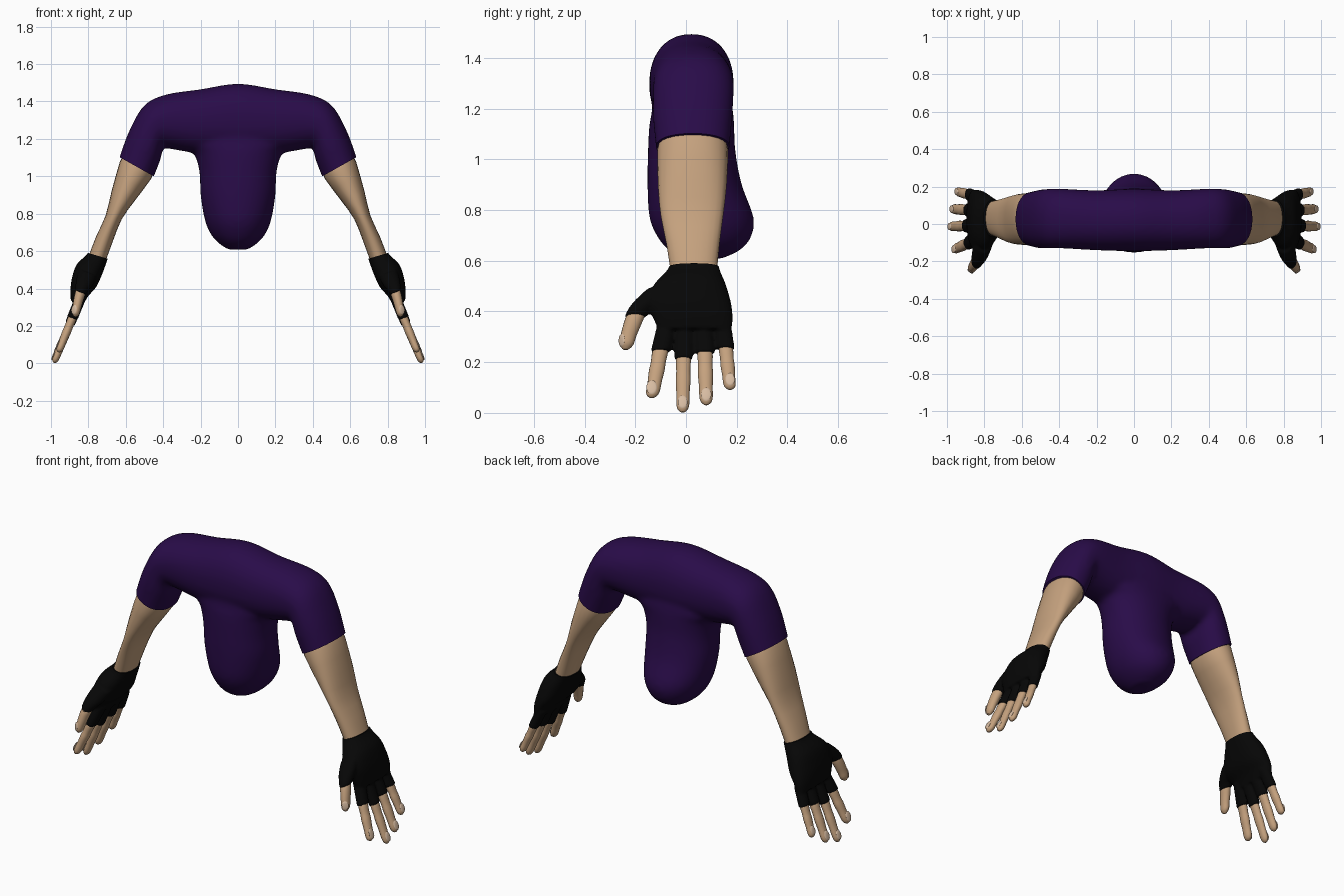
import bpy, bmesh, math
from mathutils import Vector, Matrix

cube = bpy.data.objects.get("Cube")
if cube:
    bpy.data.objects.remove(cube, do_unlink=True)


def material(name, rgb, rough=0.8):
    m = bpy.data.materials.new(name)
    m.use_nodes = True
    m.diffuse_color = (*rgb, 1)
    bsdf = m.node_tree.nodes["Principled BSDF"]
    bsdf.inputs["Base Color"].default_value = (*rgb, 1)
    bsdf.inputs["Roughness"].default_value = rough
    return m


PURPLE = material("purple cloth", (0.022, 0.0035, 0.066))
SKIN = material("skin", (0.56, 0.36, 0.21))
BLACK = material("black glove", (0.002, 0.002, 0.002))
NAIL = material("fingernail", (0.68, 0.50, 0.36))


def spline(rows, steps):
    """Catmull-Rom interpolation through section rows."""
    rows = [Vector(r) for r in rows]
    out = []
    for i in range(len(rows) - 1):
        a, b = rows[max(i - 1, 0)], rows[i]
        c, d = rows[i + 1], rows[min(i + 2, len(rows) - 1)]
        for k in range(steps):
            t = k / steps
            out.append(b + (c - a) * t / 2 + (a * 2 - b * 5 + c * 4 - d) * t * t / 2
                       + (b * 3 - a - c * 3 + d) * t ** 3 / 2)
    return out + [rows[-1]]


def loft(bm, rows, steps=4, power=2.0, sides=24):
    """Skin through sections given as inner x, z, outer x, z, front y, back y."""
    rings = []
    for xi, zi, xo, zo, y0, y1 in spline(rows, steps):
        ring = []
        for k in range(sides):
            a = math.tau * k / sides
            c, s = math.cos(a), math.sin(a)
            c = math.copysign(abs(c) ** (2 / power), c)
            s = math.copysign(abs(s) ** (2 / power), s)
            ring.append(bm.verts.new(((xi + xo + (xo - xi) * c) / 2,
                                      (y0 + y1 + (y1 - y0) * s) / 2,
                                      (zi + zo + (zo - zi) * c) / 2)))
        rings.append(ring)
    for a, b in zip(rings, rings[1:]):
        for k in range(sides):
            j = (k + 1) % sides
            bm.faces.new((a[k], a[j], b[j], b[k]))
    bm.faces.new(rings[0])
    bm.faces.new(rings[-1])


def finish(bm, name, mat, angle=40):
    bmesh.ops.recalc_face_normals(bm, faces=bm.faces)
    me = bpy.data.meshes.new(name)
    bm.to_mesh(me)
    bm.free()
    me.materials.append(mat)
    ob = bpy.data.objects.new(name, me)
    bpy.context.collection.objects.link(ob)
    bpy.ops.object.select_all(action="DESELECT")
    ob.select_set(True)
    bpy.context.view_layer.objects.active = ob
    bpy.ops.object.shade_smooth_by_angle(angle=math.radians(angle))


def fuse(bm, voxel, smooth):
    """Melt overlapping lofts into one smooth skin."""
    bmesh.ops.recalc_face_normals(bm, faces=bm.faces)
    me = bpy.data.meshes.new("fuse")
    bm.to_mesh(me)
    bm.free()
    ob = bpy.data.objects.new("fuse", me)
    bpy.context.collection.objects.link(ob)
    rm = ob.modifiers.new("remesh", "REMESH")
    rm.mode, rm.voxel_size = "VOXEL", voxel
    sm = ob.modifiers.new("smooth", "SMOOTH")
    sm.factor, sm.iterations = 0.5, smooth
    dg = bpy.context.evaluated_depsgraph_get()
    out = bmesh.new()
    out.from_mesh(ob.evaluated_get(dg).to_mesh())
    bpy.data.objects.remove(ob, do_unlink=True)
    return out


def cut(bm, point, normal, side):
    """Trim one arm beyond a plane, leaving the trunk alone, and close it."""
    faces = [f for f in bm.faces if f.calc_center_median().x * side > 0.37]
    geom = list({g for f in faces for g in (*f.verts, *f.edges, f)})
    r = bmesh.ops.bisect_plane(bm, geom=geom, plane_co=point, plane_no=normal, clear_outer=True)
    edges = [e for e in r["geom_cut"] if isinstance(e, bmesh.types.BMEdge)]
    bmesh.ops.edgeloop_fill(bm, edges=edges)


def both_sides(bm, name, mat):
    other = bm.copy()
    bmesh.ops.scale(other, verts=other.verts, vec=(-1, 1, 1))
    finish(bm, "left_" + name, mat)
    finish(other, "right_" + name, mat)


# Shirt: shoulders with sleeves, and the hanging trunk
half = [(0.20, 1.12, 0.20, 1.465, -0.14, 0.18), (0.38, 1.15, 0.385, 1.437, -0.13, 0.188),
        (0.40, 1.15, 0.50, 1.38, -0.13, 0.188), (0.415, 1.09, 0.578, 1.25, -0.13, 0.183),
        (0.45, 1.00, 0.634, 1.10, -0.119, 0.172), (0.48, 0.93, 0.652, 1.03, -0.115, 0.167)]
middle = [(0, 1.10, 0, 1.495, -0.145, 0.188)]
mirrored = [(-a, b, -c, d, e, f) for a, b, c, d, e, f in reversed(half)]
trunk = [(1.35, 0.30, -0.12, 0.16), (1.19, 0.31, -0.135, 0.185), (1.13, 0.24, -0.145, 0.19),
         (1.03, 0.207, -0.15, 0.195), (0.90, 0.20, -0.152, 0.22), (0.77, 0.178, -0.144, 0.267),
         (0.69, 0.145, -0.11, 0.255), (0.64, 0.10, -0.065, 0.21), (0.608, 0.05, 0.0, 0.14)]
bm = bmesh.new()
loft(bm, mirrored + middle + half, power=2.2, sides=40)
loft(bm, [(-h, z, h, z, a, b) for z, h, a, b in trunk], power=2.1, sides=40)
bm = fuse(bm, 0.014, 5)
for s in (1, -1):
    cut(bm, (s * 0.54, 0, 1.05), (s * 0.49, 0, -0.87), s)
finish(bm, "shirt", PURPLE)

# Bare arms from just inside the sleeve to the wrist
bm = bmesh.new()
loft(bm, [(0.462, 1.02, 0.615, 1.10, -0.105, 0.158), (0.462, 0.99, 0.631, 1.08, -0.113, 0.166),
          (0.555, 0.865, 0.676, 0.92, -0.11, 0.16), (0.622, 0.77, 0.708, 0.79, -0.10, 0.147),
          (0.67, 0.65, 0.758, 0.68, -0.077, 0.132), (0.71, 0.54, 0.80, 0.57, -0.06, 0.122)],
     steps=2, power=2.2)
both_sides(bm, "arm", SKIN)


def bead(x, y, z, r):
    """Round finger section, tilted with the hand."""
    dx, dz = r * 0.7, r * 0.27
    return (x - dx, z - dz, x + dx, z + dz, y - r, y + r)


def reach(z):
    return 0.862 + (0.3 - z) * 0.41


# Name: base y, cuff y, cuff z, tip y, tip z, radius
FINGERS = {"index": (-0.072, -0.101, 0.245, -0.135, 0.06, 0.031),
           "middle": (-0.005, -0.010, 0.215, -0.013, 0.003, 0.029),
           "ring": (0.066, 0.075, 0.238, 0.080, 0.032, 0.030),
           "little": (0.140, 0.157, 0.255, 0.174, 0.092, 0.028)}

# Fingerless gloves
bm = bmesh.new()
loft(bm, [(0.685, 0.60, 0.79, 0.635, -0.066, 0.128), (0.70, 0.55, 0.805, 0.585, -0.07, 0.132),
          (0.725, 0.48, 0.862, 0.53, -0.125, 0.157), (0.757, 0.41, 0.888, 0.455, -0.155, 0.178),
          (0.80, 0.36, 0.896, 0.39, -0.13, 0.184), (0.826, 0.315, 0.894, 0.335, -0.108, 0.180)],
     power=2.3, sides=32)
for by, cy, cz, ty, tz, r in FINGERS.values():
    z = cz - 0.004
    loft(bm, [bead(reach(0.36), by, 0.36, r + 0.008), bead(reach(z), cy, z, r + 0.008)])
loft(bm, [bead(*p) for p in ((0.80, -0.085, 0.485, 0.07), (0.82, -0.145, 0.435, 0.063),
                             (0.836, -0.185, 0.40, 0.048), (0.842, -0.201, 0.378, 0.041))])
bm = fuse(bm, 0.007, 4)
cut(bm, (0.75, 0, 0.575), (-0.28, 0, 0.96), 1)
both_sides(bm, "glove", BLACK)


def nail(point, out, along, r):
    """Thin oval plate lying on a fingertip."""
    out, along = Vector(out).normalized(), Vector(along).normalized()
    side = out.cross(along).normalized()
    along = side.cross(out)
    rot = Matrix((side, along, out)).transposed().to_4x4()
    bm = bmesh.new()
    bmesh.ops.create_uvsphere(bm, u_segments=14, v_segments=8, radius=1)
    mat = Matrix.Translation(point) @ rot @ Matrix.Diagonal((r * 0.72, r, 0.0045, 1))
    bmesh.ops.transform(bm, matrix=mat, verts=bm.verts)
    return bm


# Bare fingers with knuckles, rounded tips and nails
for name, (by, cy, cz, ty, tz, r) in FINGERS.items():
    length = cz - tz
    rows = [bead(reach(cz + 0.03), cy + (by - cy) * 0.25, cz + 0.03, r * 0.7)]
    for t, k in ((0, 1), (0.25, 0.95), (0.42, 1.0), (0.65, 0.9), (0.85, 0.88), (0.95, 0.68), (1, 0.25)):
        z = cz - length * t
        rows.append(bead(reach(z), cy + (ty - cy) * t, z, r * k))
    bm = bmesh.new()
    loft(bm, rows, steps=3, sides=16)
    both_sides(bm, name + "_finger", SKIN)
    z = tz + 0.034
    point = (reach(z) + r * 0.6, ty, z + r * 0.23)
    both_sides(nail(point, (0.93, 0, 0.36), (0.38, 0, -0.92), r * 0.95), name + "_nail", NAIL)

# Thumbs
bm = bmesh.new()
thumb = [(0.835, -0.188, 0.41, 0.026), (0.842, -0.200, 0.38, 0.036), (0.852, -0.213, 0.345, 0.035),
         (0.862, -0.228, 0.30, 0.031), (0.869, -0.235, 0.268, 0.027), (0.873, -0.238, 0.25, 0.01)]
loft(bm, [bead(*p) for p in thumb], steps=3, sides=16)
both_sides(bm, "thumb", SKIN)
both_sides(nail((0.877, -0.254, 0.287), (0.6, -0.78, 0.1), (0.2, -0.15, -0.95), 0.026), "thumb_nail", NAIL)
